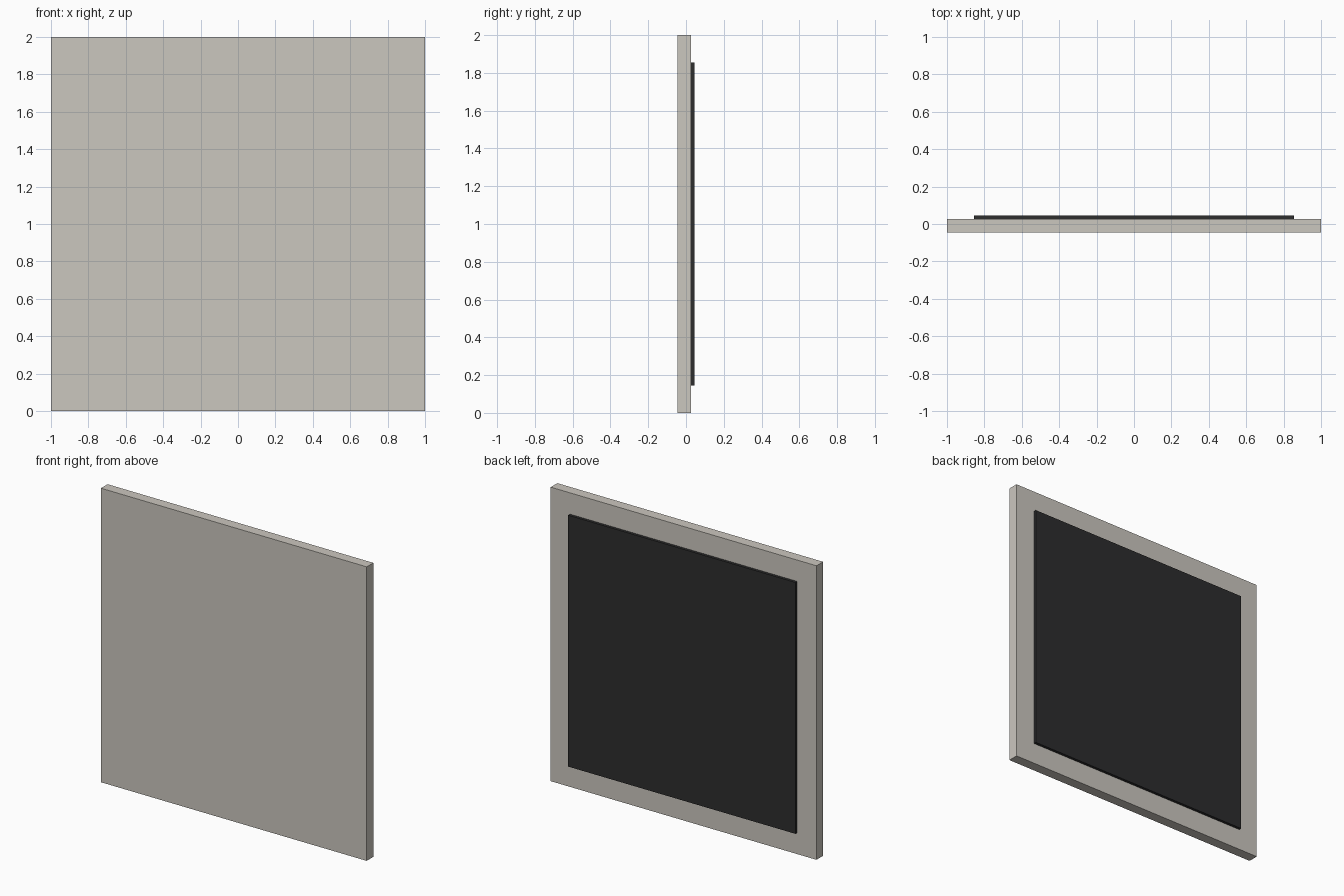
import bpy

if "Cube" in bpy.data.objects:
    bpy.data.objects.remove(bpy.data.objects["Cube"])


def material(name, rgb):
    m = bpy.data.materials.new(name)
    m.diffuse_color = (*rgb, 1.0)
    m.use_nodes = True
    m.node_tree.nodes["Principled BSDF"].inputs["Base Color"].default_value = m.diffuse_color
    return m


def box(name, lo, hi, mat):
    """Axis-aligned box between two corners."""
    bpy.ops.mesh.primitive_cube_add(size=1)
    ob = bpy.context.object
    ob.name = name
    for v in ob.data.vertices:
        v.co = [(a + b) / 2 + c * (b - a) for a, b, c in zip(lo, hi, v.co)]
    ob.data.materials.append(mat)
    return ob


light = material("warm_light_grey", (0.60, 0.57, 0.52))
dark = material("charcoal", (0.026, 0.026, 0.027))

# Square main panel
box("panel", (-1, -0.045, 0), (1, 0.026, 2), light)

# Dark plate centred on the back face
box("back_plate", (-0.855, 0.026, 0.145), (0.855, 0.045, 1.855), dark)
